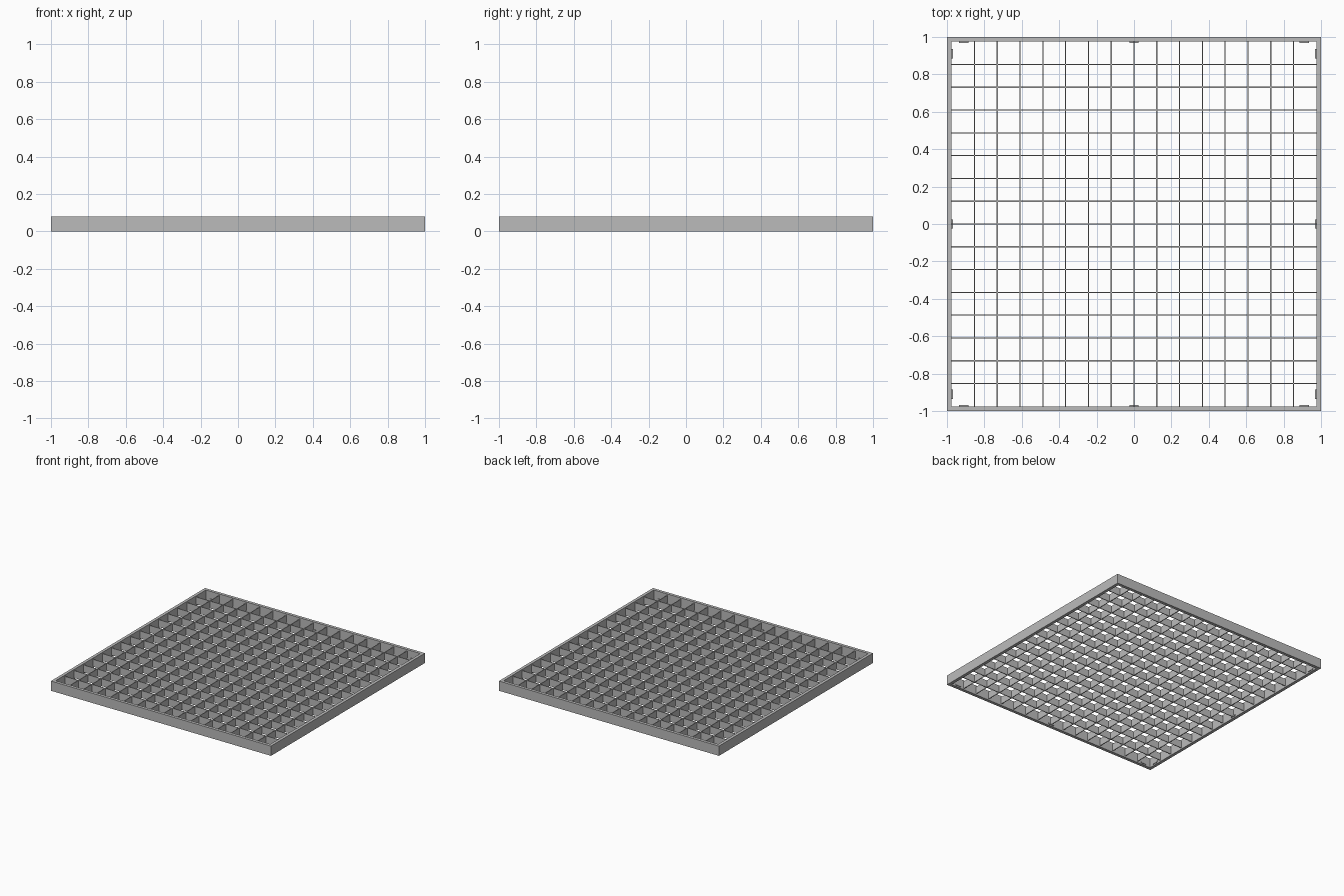
import bpy, bmesh
from mathutils import Matrix, Vector

if "Cube" in bpy.data.objects:
    bpy.data.objects.remove(bpy.data.objects["Cube"])

grey = bpy.data.materials.new("light grey metal")
grey.use_nodes = True
colour = (0.5, 0.5, 0.5, 1)
grey.diffuse_color = colour
grey.node_tree.nodes["Principled BSDF"].inputs["Base Color"].default_value = colour

HEIGHT, RIM, CELLS = 0.08, 0.025, 16
INNER = 1 - RIM
PITCH = 2 * INNER / CELLS
BLADE, BLADE_LOW, BLADE_TOP = 0.006, 0.01, 0.07


def add_object(name, bm):
    mesh = bpy.data.meshes.new(name)
    bm.to_mesh(mesh)
    bm.free()
    mesh.materials.append(grey)
    obj = bpy.data.objects.new(name, mesh)
    bpy.context.collection.objects.link(obj)
    return obj


def add_box(bm, low, high):
    low, high = Vector(low), Vector(high)
    bmesh.ops.create_cube(bm, matrix=Matrix.Translation((low + high) / 2) @ Matrix.Diagonal((*(high - low), 1)))


# Square frame: a rectangular section swept around the four corners
bm = bmesh.new()
section = [(1, 0), (1, HEIGHT), (INNER, HEIGHT), (INNER, 0)]
rings = [[bm.verts.new((sx * r, sy * r, z)) for r, z in section]
         for sx, sy in ((-1, -1), (1, -1), (1, 1), (-1, 1))]
for i in range(4):
    a, b = rings[i], rings[(i + 1) % 4]
    for j in range(4):
        k = (j + 1) % 4
        bm.faces.new((a[j], b[j], b[k], a[k]))
bmesh.ops.recalc_face_normals(bm, faces=bm.faces)
add_object("frame", bm)

# Crossing blades
for name, along_x in (("lengthwise_blades", False), ("crosswise_blades", True)):
    bm = bmesh.new()
    for i in range(1, CELLS):
        c = -INNER + i * PITCH
        lo, hi = (c - BLADE / 2, -INNER), (c + BLADE / 2, INNER)
        if along_x:
            lo, hi = lo[::-1], hi[::-1]
        add_box(bm, (*lo, BLADE_LOW), (*hi, BLADE_TOP))
    add_object(name, bm)

# Small retaining tabs inside the frame, near the corners and mid sides
bm = bmesh.new()
for turn in range(4):
    start = len(bm.verts)
    for c in (-0.91, 0, 0.91):
        add_box(bm, (c - 0.025, INNER - 0.006, 0.01), (c + 0.025, INNER, 0.02))
    bm.verts.ensure_lookup_table()
    bmesh.ops.rotate(bm, verts=bm.verts[start:], matrix=Matrix.Rotation(turn * 1.570796, 3, "Z"))
add_object("retaining_tabs", bm)
